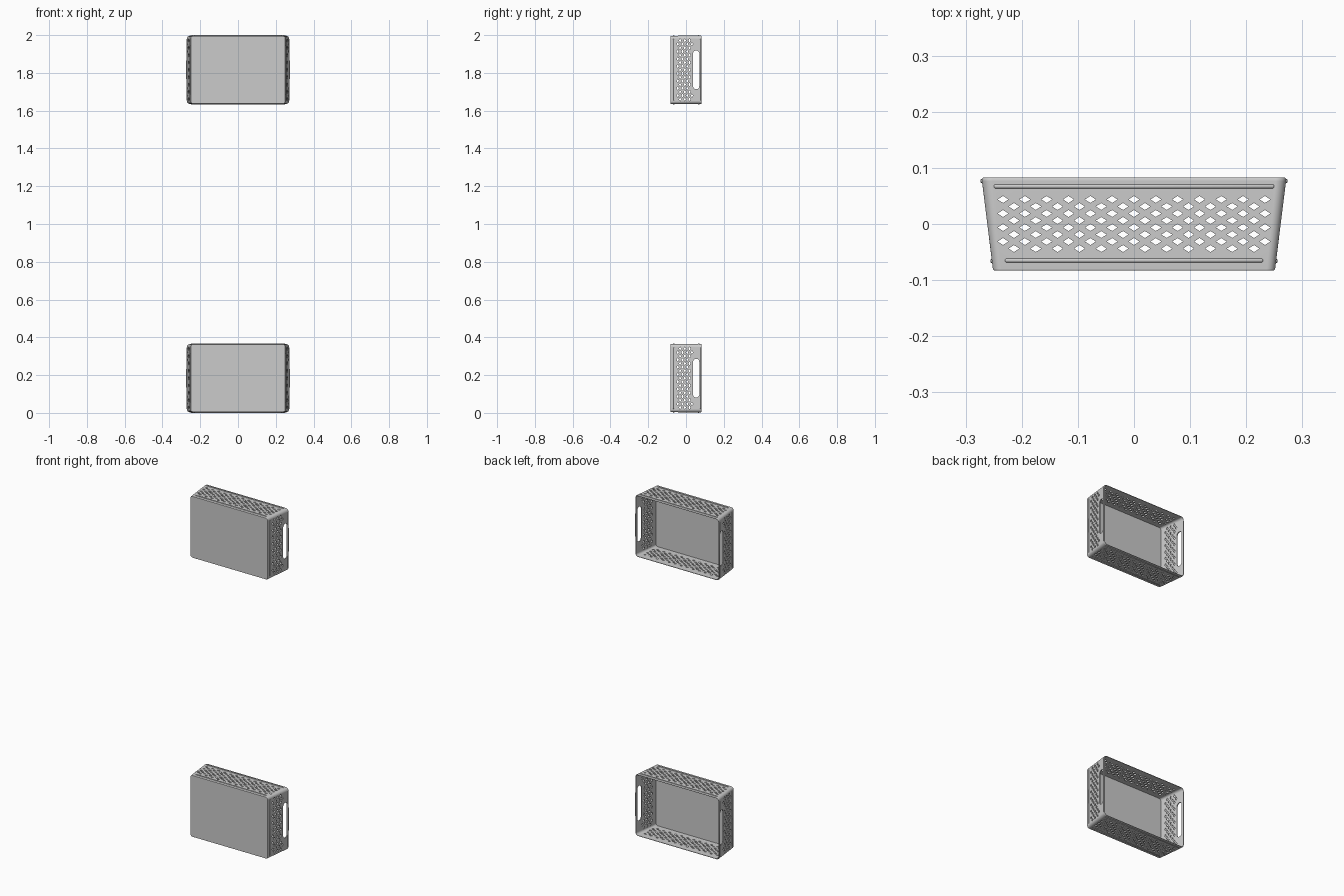
import bpy, bmesh, math
from mathutils import Vector

if "Cube" in bpy.data.objects:
    bpy.data.objects.remove(bpy.data.objects["Cube"])

PITCH, ROW = 0.0389, 0.0125      # spacing of the diamond perforations


def make_object(name, bm):
    bmesh.ops.recalc_face_normals(bm, faces=bm.faces[:])
    me = bpy.data.meshes.new(name)
    bm.to_mesh(me)
    bm.free()
    ob = bpy.data.objects.new(name, me)
    bpy.context.collection.objects.link(ob)
    return ob


def rounded_ring(bm, y, hx, hz, r, n=6):
    verts = []
    for k, (sx, sz) in enumerate([(1, 1), (-1, 1), (-1, -1), (1, -1)]):
        for i in range(n + 1):
            a = math.pi / 2 * (k + i / n)
            verts.append(bm.verts.new((sx * (hx - r) + r * math.cos(a), y,
                                       sz * (hz - r) + r * math.sin(a))))
    return verts


def prism(bm, points, place, depth):
    """Extrude a 2D outline through +-depth; place(u, v, d) gives the 3D point."""
    lo = [bm.verts.new(place(u, v, -depth)) for u, v in points]
    hi = [bm.verts.new(place(u, v, depth)) for u, v in points]
    bm.faces.new(lo)
    bm.faces.new(hi)
    n = len(points)
    for i in range(n):
        bm.faces.new((lo[i], lo[(i + 1) % n], hi[(i + 1) % n], hi[i]))


def diamond(u, v):
    return [(u + 0.0097, v), (u, v + 0.0062), (u - 0.0097, v), (u, v - 0.0062)]


def wall_x(y):
    return 0.2515 + (y + 0.08) * 0.125


# Crate shell: tapered tray lying on its side, open towards +y
bm = bmesh.new()
profile = [(-0.0825, 0.2495, 0.1790, 0.013), (-0.0800, 0.2515, 0.1805, 0.015),
           (0.0765, 0.2710, 0.1810, 0.018), (0.0805, 0.2707, 0.1803, 0.018),
           (0.0825, 0.2690, 0.1790, 0.017), (0.0825, 0.2665, 0.1765, 0.014),
           (-0.0770, 0.2470, 0.1760, 0.011)]
rings = [rounded_ring(bm, *p) for p in profile]
for a, b in zip(rings, rings[1:]):
    for i in range(len(a)):
        j = (i + 1) % len(a)
        bm.faces.new((a[i], a[j], b[j], b[i]))
bm.faces.new(rings[0])
bm.faces.new(rings[-1])
crate = make_object("lower_crate", bm)

# Cutter for the two wide walls
bm = bmesh.new()
for i in range(8):
    y = 0.04375 - ROW * i
    count = 13 - i % 2
    for k in range(count):
        prism(bm, diamond((k - (count - 1) / 2) * PITCH, y),
              lambda u, v, d: (u, v, d), 0.3)
wide_cutter = make_object("wide_wall_cutter", bm)

# Cutter for the two end walls: diamonds beside a long hand slot
bm = bmesh.new()
for i in range(1, 8):
    y = 0.04375 - ROW * i
    count = 9 - i % 2
    for k in range(count):
        z = (k - (count - 1) / 2) * PITCH
        if i == 1 and abs(z) < 0.115:
            continue
        prism(bm, diamond(z, y), lambda u, v, d: (d, v, u), 0.4)
slot, half, r = [], 0.1025, 0.0165
for s in (1, -1):
    for i in range(13):
        a = math.pi * i / 12 - math.pi / 2
        slot.append((s * (half - r + r * math.cos(a)), 0.054 + s * r * math.sin(a)))
prism(bm, slot, lambda u, v, d: (d, v, u), 0.4)
end_cutter = make_object("end_wall_cutter", bm)

# Cut the holes, then remove the cutters
bpy.context.view_layer.objects.active = crate
crate.select_set(True)
for cutter in (wide_cutter, end_cutter):
    cutter.hide_render = True
    mod = crate.modifiers.new("holes", 'BOOLEAN')
    mod.operation = 'DIFFERENCE'
    mod.solver = 'EXACT'
    mod.object = cutter
    bpy.ops.object.modifier_apply(modifier=mod.name)
    bpy.data.objects.remove(cutter)
bpy.ops.object.shade_smooth_by_angle(angle=math.radians(35))
crate.modifiers.new("weighted_normals", 'WEIGHTED_NORMAL').keep_sharp = True


# Stiffening ribs: round-ended beads half sunk into the walls
def bead(bm, centre, axis, half_len, r=0.004):
    new = bmesh.ops.create_uvsphere(bm, u_segments=12, v_segments=8, radius=r)["verts"]
    c = Vector(centre)
    for v in new:
        s = 0 if abs(v.co.z) < 1e-6 else math.copysign(half_len - r, v.co.z)
        x, y, z = v.co.x, v.co.y, v.co.z + s
        v.co = c + (Vector((z, x, y)) if axis == 'x' else Vector((x, y, z)))


bm = bmesh.new()
for s in (1, -1):
    bead(bm, (0, 0.067, s * 0.180), 'x', 0.25)
    bead(bm, (0, -0.065, s * 0.1797), 'x', 0.23)
    for y in (0.0765, -0.066):
        bead(bm, (s * (wall_x(y) - 0.001), y, 0), 'z', 0.163)
ribs = make_object("lower_crate_ribs", bm)
for p in ribs.data.polygons:
    p.use_smooth = True

# Second identical crate high above the first
for ob in (crate, ribs):
    ob.location.z = 0.184
    twin = ob.copy()
    twin.name = ob.name.replace("lower", "upper")
    twin.location.z = 1.816
    bpy.context.collection.objects.link(twin)
